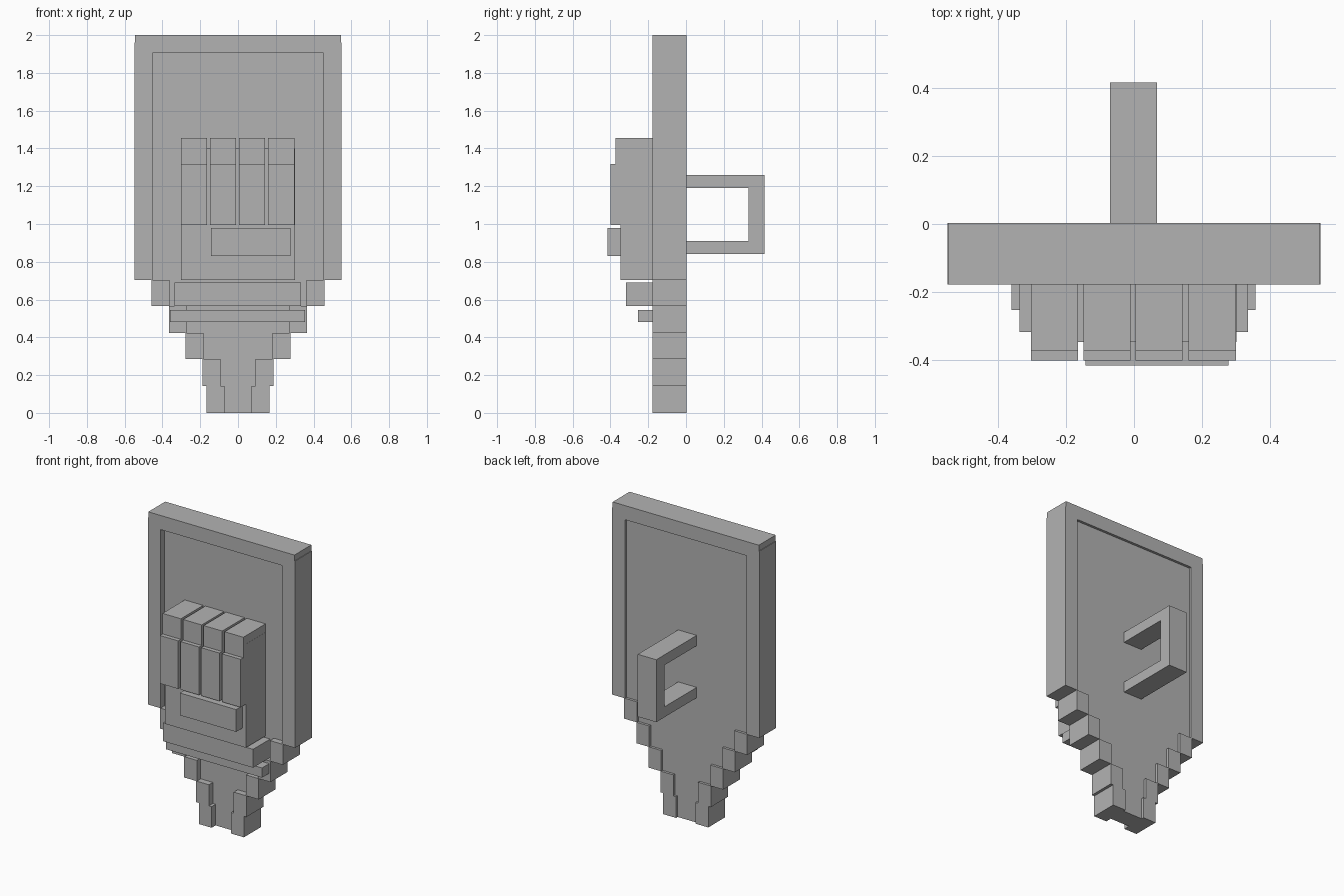
import bpy, bmesh

if "Cube" in bpy.data.objects:
    bpy.data.objects.remove(bpy.data.objects["Cube"])

grey = bpy.data.materials.new("stone_grey")
grey.diffuse_color = (0.45, 0.45, 0.45, 1)
grey.use_nodes = True
grey.node_tree.nodes["Principled BSDF"].inputs["Base Color"].default_value = grey.diffuse_color

FRONT, BACK = -0.177, 0.003        # shield rim depth
P_FRONT, P_BACK = -0.135, -0.014   # recessed panel depth


def finish(name, bm):
    bmesh.ops.recalc_face_normals(bm, faces=bm.faces)
    me = bpy.data.meshes.new(name)
    bm.to_mesh(me)
    bm.free()
    me.materials.append(grey)
    ob = bpy.data.objects.new(name, me)
    bpy.context.collection.objects.link(ob)
    return ob


def box(name, x, y, z):
    bm = bmesh.new()
    bmesh.ops.create_cube(bm, size=1)
    for v in bm.verts:
        for i, (lo, hi) in enumerate((x, y, z)):
            v.co[i] = lo if v.co[i] < 0 else hi
    return finish(name, bm)


def prism(name, pts, axis, lo, hi):
    """Extrude a flat outline along x (outline is y,z) or y (outline is x,z)."""
    bm = bmesh.new()
    co = [(lo, a, b) if axis == "x" else (a, lo, b) for a, b in pts]
    face = bm.faces.new([bm.verts.new(c) for c in co])
    ext = bmesh.ops.extrude_face_region(bm, geom=[face])["geom"]
    d = hi - lo
    bmesh.ops.translate(bm, vec=(d, 0, 0) if axis == "x" else (0, d, 0),
                        verts=[g for g in ext if isinstance(g, bmesh.types.BMVert)])
    return finish(name, bm)


# rim: inner x, outer x, bottom z, top z, from the tip upwards
rim = [(0.072, 0.168, 0.0, 0.142), (0.092, 0.187, 0.142, 0.284),
       (0.183, 0.278, 0.284, 0.424), (0.272, 0.366, 0.424, 0.565),
       (0.362, 0.458, 0.565, 0.703), (0.453, 0.548, 0.703, 1.96)]
for side, s in (("left", -1), ("right", 1)):
    for i, (a, b, z0, z1) in enumerate(rim):
        box(f"rim_{side}_{i + 1}", sorted((s * a, s * b)), (FRONT, BACK), (z0, z1))
box("rim_top", (-0.544, 0.544), (FRONT, BACK), (1.905, 2.0))

# recessed panel following the stepped inner edge
edge = []
for a, b, z0, z1 in rim:
    edge += [(a, z0), (a, min(z1, 1.905))]
prism("shield_panel", edge + [(-x, z) for x, z in reversed(edge)], "y", P_FRONT, P_BACK)

# fist emblem: palm, four stepped fingers, thumb
box("palm", (-0.301, 0.301), (-0.346, P_FRONT), (0.703, 1.40))
finger = [(P_FRONT, 0.995), (-0.40, 0.995), (-0.40, 1.318),
          (-0.372, 1.318), (-0.372, 1.456), (P_FRONT, 1.456)]
for i, (x0, x1) in enumerate([(-0.302, -0.165), (-0.148, -0.01), (0.005, 0.143), (0.16, 0.30)]):
    prism(f"finger_{i + 1}", finger, "x", x0, x1)
box("thumb", (-0.142, 0.277), (-0.416, -0.34), (0.83, 0.98))

# wrist bands
box("wrist_band_upper", (-0.336, 0.334), (-0.317, P_FRONT), (0.566, 0.69))
box("wrist_band_lower", (-0.359, 0.356), (-0.253, P_FRONT), (0.481, 0.546))

# handle on the back
prism("handle", [(P_BACK, 0.84), (0.416, 0.84), (0.416, 1.26), (P_BACK, 1.26),
                 (P_BACK, 1.19), (0.331, 1.19), (0.331, 0.91), (P_BACK, 0.91)],
      "x", -0.07, 0.068)
